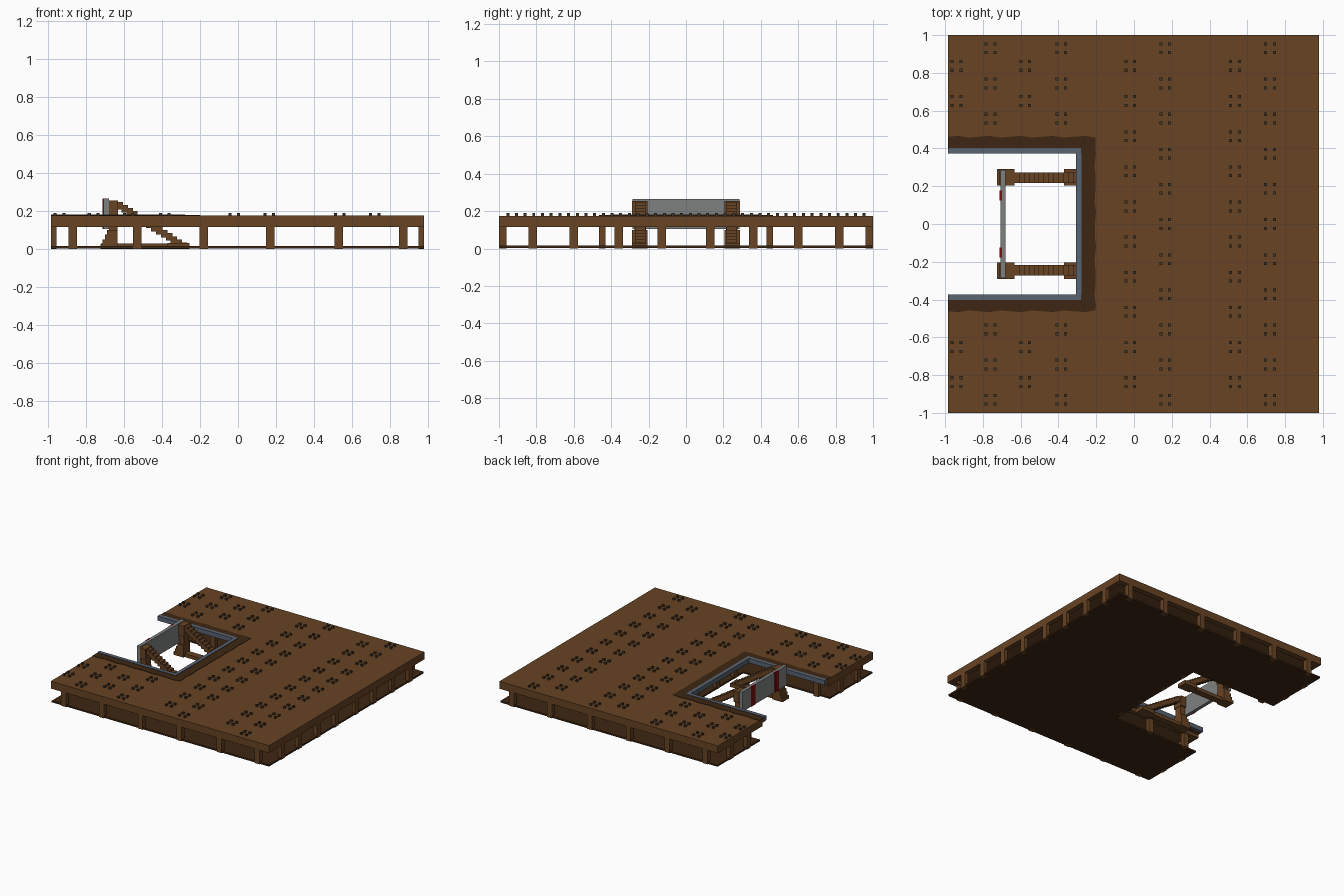
import bpy, bmesh, math
from mathutils import Matrix, Vector

if "Cube" in bpy.data.objects:
    bpy.data.objects.remove(bpy.data.objects["Cube"])


def material(name, rgb):
    m = bpy.data.materials.new(name)
    m.use_nodes = True
    m.diffuse_color = (*rgb, 1)
    m.node_tree.nodes["Principled BSDF"].inputs["Base Color"].default_value = (*rgb, 1)
    return m


WOOD = material("brown wood", (0.135, 0.057, 0.017))
DARK = material("dark wood", (0.048, 0.019, 0.006))
STEEL = material("blue steel", (0.10, 0.125, 0.165))
GREY = material("grey plate", (0.21, 0.22, 0.22))
RED = material("red paint", (0.20, 0.004, 0.004))
STUD = material("dark stud", (0.05, 0.035, 0.022))


def finish(name, bm, mat):
    bmesh.ops.recalc_face_normals(bm, faces=bm.faces)
    me = bpy.data.meshes.new(name)
    bm.to_mesh(me)
    bm.free()
    me.materials.append(mat)
    ob = bpy.data.objects.new(name, me)
    bpy.context.collection.objects.link(ob)
    return ob


def boxes(name, mat, items):
    """One object from boxes given as (x0, x1, y0, y1, z0, z1)."""
    bm = bmesh.new()
    for x0, x1, y0, y1, z0, z1 in items:
        centre = Vector(((x0 + x1) / 2, (y0 + y1) / 2, (z0 + z1) / 2))
        size = (x1 - x0, y1 - y0, z1 - z0, 1)
        bmesh.ops.create_cube(bm, size=1, matrix=Matrix.Translation(centre) @ Matrix.Diagonal(size))
    return finish(name, bm, mat)


def mirror_y(items):
    return items + [(x0, x1, -y1, -y0, z0, z1) for x0, x1, y0, y1, z0, z1 in items]


def prism(name, mat, outline, z0, z1):
    bm = bmesh.new()
    face = bm.faces.new([bm.verts.new((x, y, z0)) for x, y in outline])
    top = bmesh.ops.extrude_face_region(bm, geom=[face])["geom"]
    bmesh.ops.translate(bm, vec=(0, 0, z1 - z0),
                        verts=[v for v in top if isinstance(v, bmesh.types.BMVert)])
    return finish(name, bm, mat)


def u_shape(x0, x1, y, nx, ny):
    """Rectangle with a notch cut into its -x side."""
    return [(x0, -y), (x1, -y), (x1, y), (x0, y), (x0, ny), (nx, ny), (nx, -ny), (x0, -ny)]


X0, X1 = -0.985, 0.98

# Floor and deck
prism("floor_plate", DARK, u_shape(X0 + 0.004, X1 - 0.004, 0.995, -0.20, 0.45), 0.002, 0.015)
prism("deck", WOOD, u_shape(X0, X1, 1.0, -0.28, 0.40), 0.142, 0.175)

# Beams under the deck edges and around the notch
boxes("edge_beams", WOOD, mirror_y([
    (X0, X1, 0.955, 1.0, 0.115, 0.143),
    (X0, X0 + 0.04, 0.465, 0.956, 0.115, 0.143),
    (X0, -0.20, 0.425, 0.465, 0.115, 0.143),
]) + [
    (X1 - 0.04, X1, -0.956, 0.956, 0.115, 0.143),
    (-0.20, -0.16, -0.465, 0.465, 0.115, 0.143),
])

# Posts along every side
posts = [(x - 0.022, x + 0.022, 0.96, 1.0, 0, 0.116)
         for x in (-0.87, -0.53, -0.18, 0.17, 0.53, 0.87)]
for y in (0.13, 0.36, 0.60, 0.82):
    posts.append((X1 - 0.03, X1, y - 0.023, y + 0.023, 0, 0.116))
    if y > 0.5:
        posts.append((X0, X0 + 0.03, y - 0.023, y + 0.023, 0, 0.116))
    else:
        posts.append((-0.20, -0.165, y - 0.023, y + 0.023, 0, 0.116))
posts += [(x - 0.022, x + 0.022, 0.43, 0.465, 0, 0.116) for x in (-0.87, -0.53)]
boxes("posts", WOOD, mirror_y(posts))

# Rough dark border on the deck around the notch
N = 14
side = []
for i in range(N + 1):
    x = X0 + (-0.205 - X0) * i / N
    side.append((x, 0.462 + 0.005 * math.sin(i * 2.1)))
back = [(-0.205 + 0.004 * math.sin(i * 2.3), 0.43 - 0.86 * i / N) for i in range(N + 1)]
outer = side + back + [(x, -y) for x, y in reversed(side)]
inner = [(X0, -0.39), (-0.29, -0.39), (-0.29, 0.39), (X0, 0.39)]
prism("notch_border", DARK, outer + inner, 0.174, 0.178)

# Steel rim lining the notch
boxes("steel_rim", STEEL, mirror_y([(X0, -0.28, 0.372, 0.402, 0.145, 0.182)])
      + [(-0.307, -0.278, -0.372, 0.372, 0.145, 0.182)])

# Studs in clusters of four, in staggered columns
rows_a = [0.186 * k for k in range(-5, 6)]
rows_b = [0.186 * (k + 0.5) for k in range(-5, 5)]
studs = []
for cx, rows in ((-0.94, rows_b), (-0.76, rows_a), (-0.575, rows_b), (-0.385, rows_a),
                 (-0.02, rows_b), (0.165, rows_a), (0.535, rows_b), (0.72, rows_a)):
    for cy in rows:
        if cx < -0.2 and abs(cy) < 0.5:
            continue
        for dx in (-0.023, 0.023):
            for dy in (-0.023, 0.023):
                x, y = cx + dx, cy + dy
                studs.append((x - 0.008, x + 0.008, y - 0.008, y + 0.008, 0.174, 0.19))
boxes("deck_studs", STUD, studs)

# Two stepped timber supports: post, feet, cap and stair-like brace
support = [
    (-0.68, -0.635, 0.215, 0.275, 0.0, 0.25),
    (-0.72, -0.30, 0.218, 0.272, 0.0, 0.028),
    (-0.37, -0.255, 0.205, 0.29, 0.0, 0.03),
    (-0.68, -0.632, 0.205, 0.29, 0.17, 0.255),
]
for i in range(4):
    support.append((-0.725 + 0.012 * i, -0.635, 0.205, 0.29, 0.025 * i, 0.025 * (i + 1)))
STEPS = 14
for i in range(STEPS):
    x = -0.64 + 0.026 * i
    z = 0.248 - 0.0165 * i
    support.append((x, x + 0.034, 0.217, 0.273, max(z - 0.04, 0.0), z))
boxes("timber_supports", WOOD, mirror_y(support))

# Upright plate with two painted stripes
boxes("upright_plate", GREY, [(-0.708, -0.68, -0.285, 0.285, 0.105, 0.265)])
boxes("plate_stripes", RED, mirror_y([(-0.712, -0.700, 0.125, 0.178, 0.105, 0.2655)]))
